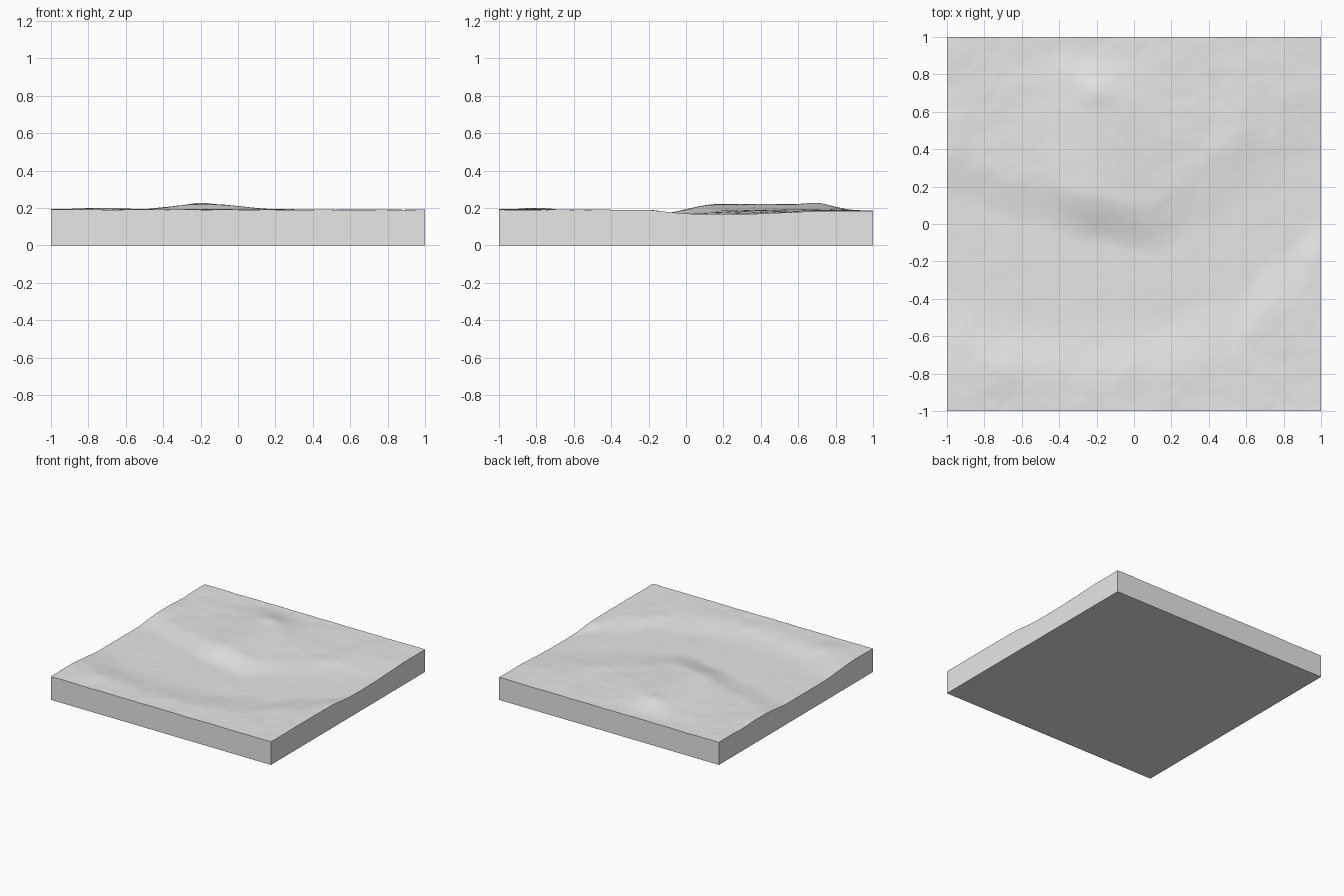
import bpy, bmesh, math
from mathutils import Vector, noise

cube = bpy.data.objects.get("Cube")
if cube:
    bpy.data.objects.remove(cube, do_unlink=True)

N = 150        # grid cells per side
FLOOR = 0.167  # valley floor height


def smooth(t):
    t = max(0.0, min(1.0, t))
    return t * t * (3 - 2 * t)


def along(points, x):
    """Smooth interpolation through (x, value) pairs."""
    for (xa, a), (xb, b) in zip(points, points[1:]):
        if x <= xb:
            return a + (b - a) * smooth((x - xa) / (xb - xa))
    return points[-1][1]


def bump(x, y, cx, cy, rx, ry):
    return math.exp(-((x - cx) / rx) ** 2 - ((y - cy) / ry) ** 2)


# Feet of the two valley sides, as y over x
PLATEAU_FOOT = [(-1, 0.1), (-0.6, 0.0), (-0.2, -0.11), (0.1, -0.18), (0.35, -0.05), (0.65, 0.1), (1, 0.25)]
BANK_FOOT = [(-1, -0.35), (-0.5, -0.5), (0, -0.5), (0.5, -0.38), (0.8, -0.12), (1, 0.08)]

# Small hills: centre x, centre y, radius x, radius y, height
HILLS = [
    (-0.2, 0.71, 0.11, 0.08, 0.017),
    (-0.3, 0.8, 0.16, 0.08, 0.007),
    (0.57, 0.6, 0.08, 0.22, 0.006),
    (0.42, 0.42, 0.1, 0.06, 0.003),
    (-0.75, -0.82, 0.3, 0.13, 0.009),
    (0.1, -0.78, 0.3, 0.1, 0.004),
    (0.95, -0.17, 0.05, 0.06, 0.005),
    (-0.95, 0.47, 0.12, 0.12, 0.006),
]


def height(x, y):
    # Raised plateau inside the bend, highest left of the middle
    rise = smooth((y - along(PLATEAU_FOOT, x)) / (0.28 + 0.32 * max(x, 0)))
    crown = math.exp(-((x + 0.17) / 0.27) ** 2) * (1 - smooth((y - 0.55) / 0.4))
    z = FLOOR + rise * (0.018 + 0.036 * crown)
    # Outer bank of the valley
    bank = smooth((along(BANK_FOOT, x) - y) / 0.36)
    z += bank * 0.023
    for cx, cy, rx, ry, h in HILLS:
        z += h * bump(x, y, cx, cy, rx, ry)
    # Rough ground, strongest on the slopes
    rough = 0.0012 + 0.0022 * max(bank, rise * (1 - crown))
    return z + rough * noise.fractal(Vector((x * 5, y * 5, 3)), 0.9, 2.0, 4)


# Terrain surface, walls and base as one closed block
bm = bmesh.new()
bmesh.ops.create_grid(bm, x_segments=N, y_segments=N, size=1)
for v in bm.verts:
    v.co.z = height(v.co.x, v.co.y)
rim = [e for e in bm.edges if e.is_boundary]
walls = bmesh.ops.extrude_edge_only(bm, edges=rim)["geom"]
for v in walls:
    if isinstance(v, bmesh.types.BMVert):
        v.co.z = 0
bmesh.ops.contextual_create(bm, geom=[e for e in bm.edges if e.is_boundary])
bmesh.ops.recalc_face_normals(bm, faces=bm.faces)

mesh = bpy.data.meshes.new("terrain_block")
bm.to_mesh(mesh)
bm.free()
block = bpy.data.objects.new("terrain_block", mesh)
bpy.context.collection.objects.link(block)

# Plain grey colour
grey = bpy.data.materials.new("light_grey")
grey.use_nodes = True
grey.diffuse_color = (0.8, 0.8, 0.8, 1)
grey.node_tree.nodes["Principled BSDF"].inputs["Base Color"].default_value = (0.8, 0.8, 0.8, 1)
mesh.materials.append(grey)

# Smooth ground with crisp block edges
bpy.ops.object.select_all(action="DESELECT")
block.select_set(True)
bpy.context.view_layer.objects.active = block
bpy.ops.object.shade_smooth_by_angle(angle=math.radians(40))
